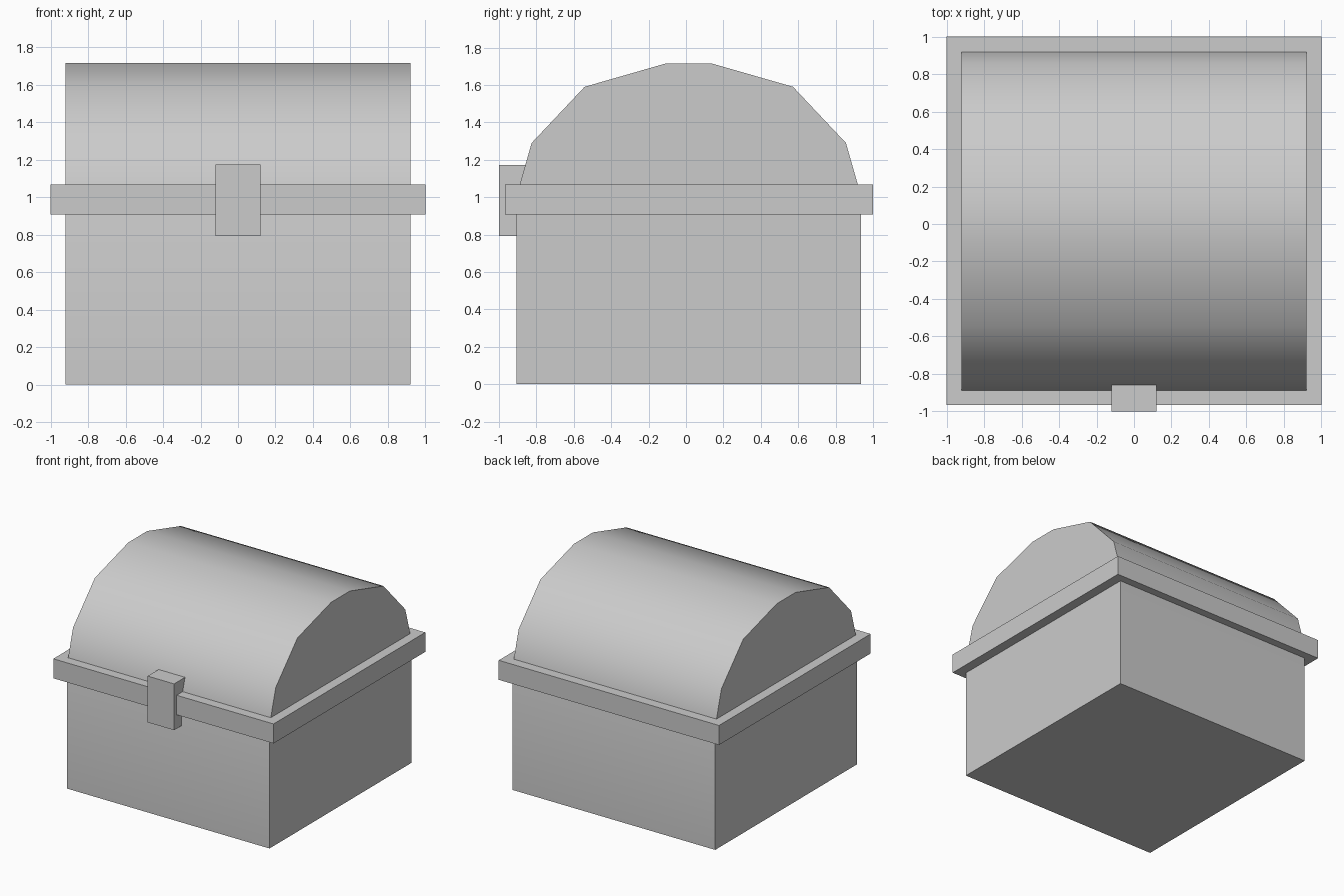
import bpy, bmesh

if "Cube" in bpy.data.objects:
    bpy.data.objects.remove(bpy.data.objects["Cube"])


def make_object(name, bm):
    bmesh.ops.recalc_face_normals(bm, faces=bm.faces)
    mesh = bpy.data.meshes.new(name)
    bm.to_mesh(mesh)
    bm.free()
    obj = bpy.data.objects.new(name, mesh)
    bpy.context.collection.objects.link(obj)
    return obj


def box(name, low, high):
    bm = bmesh.new()
    bmesh.ops.create_cube(bm, size=1)
    for v in bm.verts:
        for i in range(3):
            v.co[i] = high[i] if v.co[i] > 0 else low[i]
    return make_object(name, bm)


# Chest body with domed lid: mirrored side profile, extruded along x
CENTRE_Y = 0.015
HALF_WIDTH = 0.92
half = [(0.92, 0.0), (0.92, 1.01), (0.84, 1.29), (0.557, 1.59), (0.122, 1.715)]
profile = half + [(-y, z) for y, z in reversed(half)]

bm = bmesh.new()
end = bm.faces.new([bm.verts.new((-HALF_WIDTH, y + CENTRE_Y, z)) for y, z in profile])
side = bmesh.ops.extrude_face_region(bm, geom=[end], use_keep_orig=True)["geom"]
bmesh.ops.translate(bm, vec=(2 * HALF_WIDTH, 0, 0),
                    verts=[g for g in side if isinstance(g, bmesh.types.BMVert)])
body = make_object("chest_body_and_lid", bm)

# Smooth the dome, keep the ends and bottom sharp
bpy.context.view_layer.objects.active = body
body.select_set(True)
bpy.ops.object.shade_smooth_by_angle(angle=0.7)
body.select_set(False)

# Rim band around the opening
box("rim", (-1.0, -0.967, 0.907), (1.0, 1.0, 1.067))

# Front latch
box("latch", (-0.12, -1.0, 0.793), (0.12, -0.857, 1.173))
